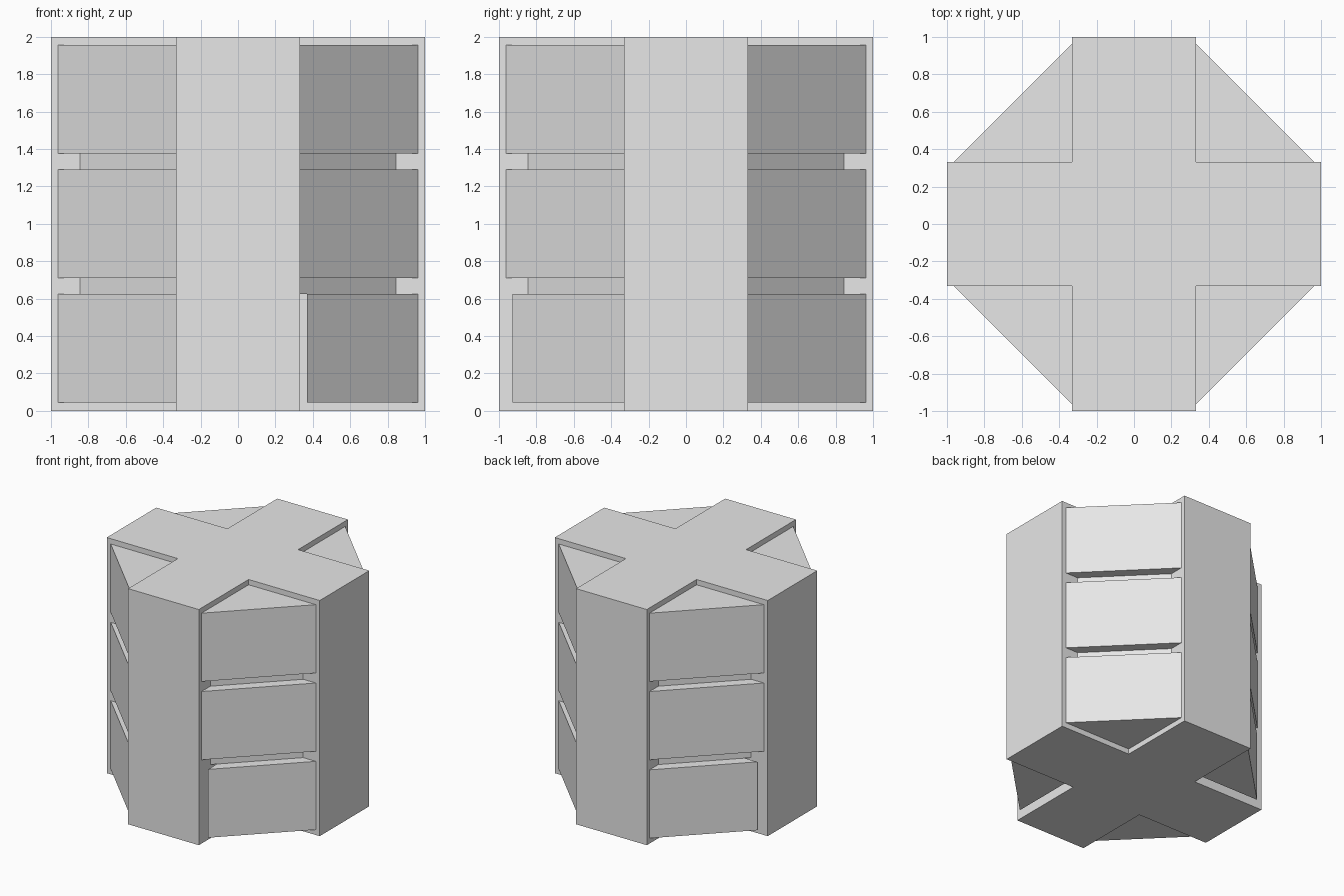
import bpy, bmesh
from mathutils import Vector

cube = bpy.data.objects.get("Cube")
if cube:
    bpy.data.objects.remove(cube, do_unlink=True)

grey = bpy.data.materials.new("plain grey")
grey.use_nodes = True
colour = (0.8, 0.8, 0.8, 1)
grey.diffuse_color = colour
grey.node_tree.nodes["Principled BSDF"].inputs["Base Color"].default_value = colour


def prism(name, outline, z0, z1):
    """Extrude a flat outline from z0 up to z1."""
    bm = bmesh.new()
    base = bm.faces.new([bm.verts.new((x, y, z0)) for x, y in outline])
    top = bmesh.ops.extrude_face_region(bm, geom=[base], use_keep_orig=True)
    verts = [g for g in top["geom"] if isinstance(g, bmesh.types.BMVert)]
    bmesh.ops.translate(bm, verts=verts, vec=Vector((0, 0, z1 - z0)))
    bmesh.ops.recalc_face_normals(bm, faces=bm.faces)
    mesh = bpy.data.meshes.new(name)
    bm.to_mesh(mesh)
    bm.free()
    mesh.materials.append(grey)
    obj = bpy.data.objects.new(name, mesh)
    bpy.context.collection.objects.link(obj)
    return obj


ARM = 0.332      # half width of the cross arms
TIP = 0.963      # reach of the corner wedges
CORE = 0.845     # reach of the recessed wedges
LAYERS = (0.045, 0.71, 1.375)
HEIGHT = 0.58
SHIFT = 0.036    # sideways offset of two of the bottom wedges

# Full-height cross body
cross = []
for sx, sy in ((1, 1), (-1, 1), (-1, -1), (1, -1)):
    corner = [(sx, sy * ARM), (sx * ARM, sy * ARM), (sx * ARM, sy)]
    cross += corner if sx * sy > 0 else corner[::-1]
prism("cross_body", cross, 0, 2)

# Stacked wedges between the arms, joined by recessed wedges
for sx, side in ((1, "left"), (-1, "right")):
    for sy, end in ((1, "back"), (-1, "front")):
        def triangle(reach, shift=0):
            return [(sx * x + shift, sy * y + shift)
                    for x, y in ((ARM, ARM), (reach, ARM), (ARM, reach))]

        place = f"{end}_{side}"
        for i, z in enumerate(LAYERS):
            shift = SHIFT if i == 0 and sx != sy else 0
            prism(f"wedge_{place}_{i + 1}", triangle(TIP, shift), z, z + HEIGHT)
        for i in range(2):
            prism(f"recess_{place}_{i + 1}", triangle(CORE),
                  LAYERS[i] + HEIGHT, LAYERS[i + 1])
